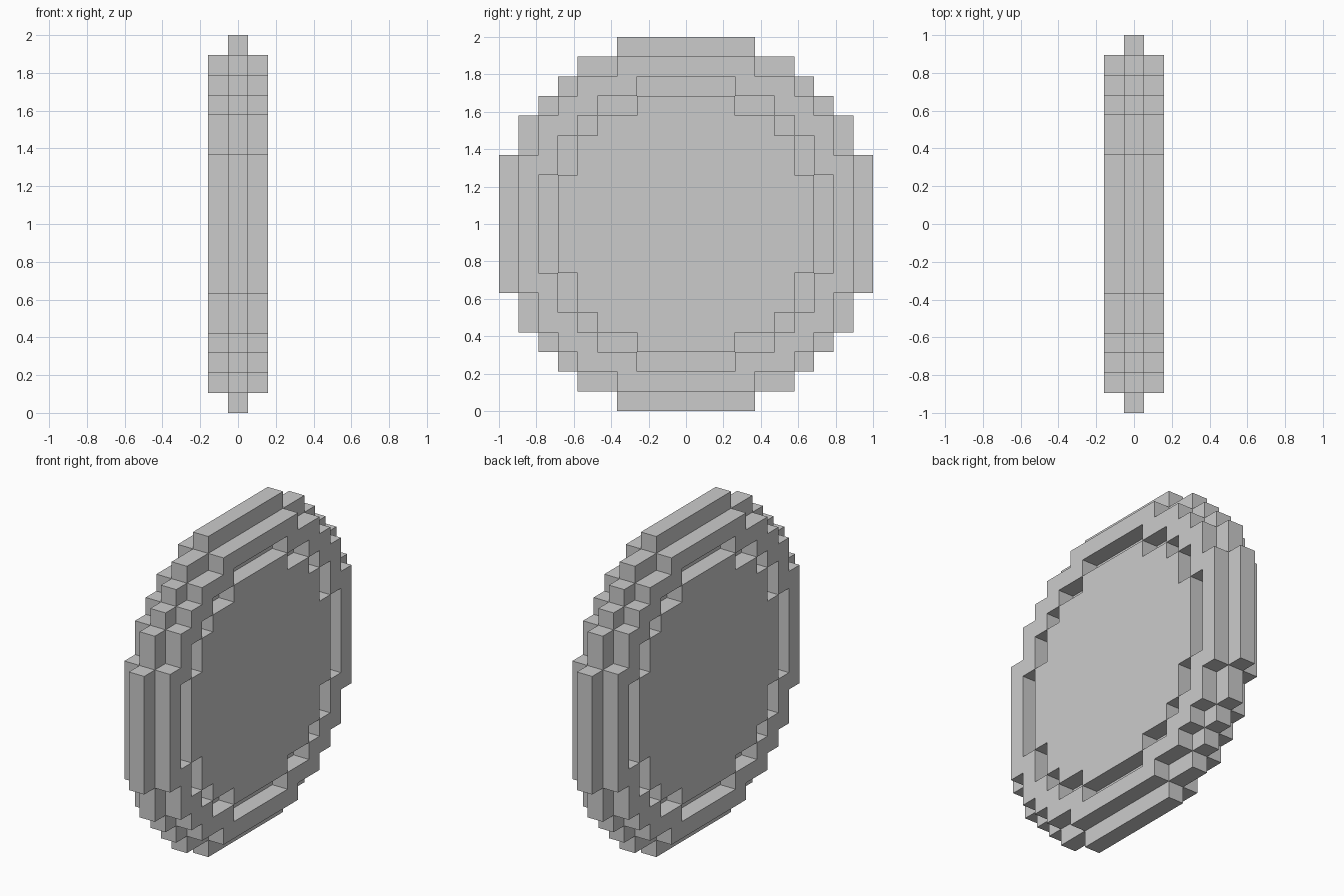
import bpy, bmesh
from mathutils import Vector

if "Cube" in bpy.data.objects:
    bpy.data.objects.remove(bpy.data.objects["Cube"])

U = 2 / 19          # one block

# Stepped round outlines: (half width, half height) boxes whose union is the shape
CORE = [(3.5, 9.5), (5.5, 8.5), (6.5, 7.5), (7.5, 6.5), (8.5, 5.5), (9.5, 3.5)]
RIM = [(3.5, 8.5), (5.5, 7.5), (6.5, 6.5), (7.5, 5.5), (8.5, 3.5)]
GROOVE = [(2.5, 7.5), (4.5, 6.5), (5.5, 5.5), (6.5, 4.5), (7.5, 2.5)]
PLATE = [(2.5, 6.5), (4.5, 5.5), (5.5, 4.5), (6.5, 2.5)]


def inside(steps, y, z):
    return any(abs(y) < w and abs(z) < h for w, h in steps)


def filled(c):
    x, y, z = c
    if x == 0:                                   # middle layer
        return inside(CORE, y, z)
    if abs(x) == 1:                              # rim, groove and raised plate
        return inside(PLATE, y, z) or (inside(RIM, y, z) and not inside(GROOVE, y, z))
    return False


def block_shell(name):
    """Outer skin of all filled blocks, coplanar faces merged."""
    bm = bmesh.new()
    cells = [Vector((x, y, z)) for x in (-1, 0, 1)
             for y in range(-9, 10) for z in range(-9, 10)]
    for c in filter(filled, cells):
        for axis in range(3):
            for sign in (-1, 1):
                n = Vector((0, 0, 0))
                n[axis] = sign
                if filled(c + n):
                    continue
                a = Vector((0, 0, 0))
                a[(axis + 1) % 3] = 0.5
                b = n.cross(a)
                mid = c + n * 0.5
                bm.faces.new([bm.verts.new((mid + d) * U + Vector((0, 0, 1)))
                              for d in (-a - b, a - b, a + b, b - a)])
    bmesh.ops.remove_doubles(bm, verts=bm.verts, dist=1e-4)
    bmesh.ops.dissolve_limit(bm, angle_limit=0.01, verts=bm.verts, edges=bm.edges)
    me = bpy.data.meshes.new(name)
    bm.to_mesh(me)
    bm.free()
    ob = bpy.data.objects.new(name, me)
    bpy.context.collection.objects.link(ob)
    return ob


block_shell("stepped_disc")
